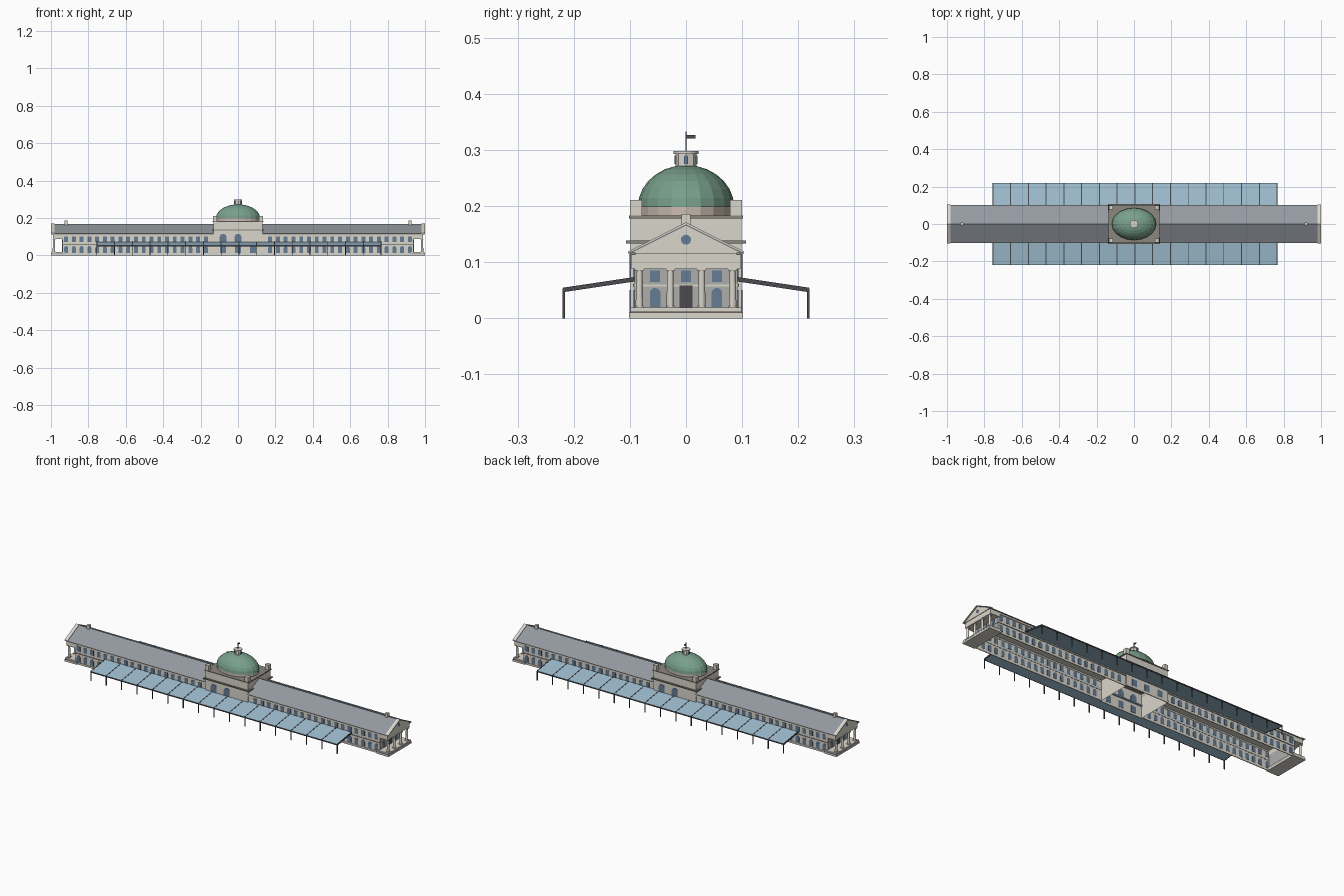
import bpy, bmesh
from math import sin, cos, pi
from mathutils import Vector, Matrix

cube = bpy.data.objects.get("Cube")
if cube:
    bpy.data.objects.remove(cube)


def material(name, rgb):
    m = bpy.data.materials.new(name)
    m.use_nodes = True
    m.diffuse_color = (*rgb, 1)
    m.node_tree.nodes["Principled BSDF"].inputs["Base Color"].default_value = (*rgb, 1)
    return m


STONE = material("pale stone", (0.70, 0.67, 0.60))
TRIM = material("dark stone trim", (0.26, 0.24, 0.21))
WALL = material("grey wall", (0.42, 0.42, 0.41))
ROOF = material("slate grey", (0.29, 0.32, 0.35))
GREEN = material("copper green", (0.19, 0.35, 0.26))
PINK = material("rosy stone", (0.60, 0.51, 0.44))
WINDOW = material("blue window", (0.13, 0.20, 0.30))
GLASS = material("canopy glass", (0.35, 0.52, 0.64))
METAL = material("dark metal", (0.07, 0.07, 0.08))

parts = {}


def mesh(name, mat):
    return parts.setdefault(name, (bmesh.new(), mat))[0]


def box(name, mat, x, y, z, open_bottom=False):
    bm = mesh(name, mat)
    size = [b - a for a, b in (x, y, z)]
    mid = [(a + b) / 2 for a, b in (x, y, z)]
    r = bmesh.ops.create_cube(bm, matrix=Matrix.Translation(mid) @ Matrix.Diagonal((*size, 1)))
    if open_bottom:
        faces = {f for v in r["verts"] for f in v.link_faces}
        low = [f for f in faces if f.calc_center_median().z < z[0] + 1e-5]
        bmesh.ops.delete(bm, geom=low, context="FACES_ONLY")


def strips(name, mat, x, y, z):
    """The same long strip on the front and the back."""
    for s in (-1, 1):
        box(name, mat, x, sorted((s * y[0], s * y[1])), z)


def prism(name, mat, pts, depth):
    """Extrude a closed loop of 3D points along the depth vector."""
    bm = mesh(name, mat)
    d = Vector(depth)
    a = [bm.verts.new(p) for p in pts]
    b = [bm.verts.new(Vector(p) + d) for p in pts]
    faces = [bm.faces.new(a), bm.faces.new(b[::-1])]
    n = len(pts)
    for i in range(n):
        faces.append(bm.faces.new((a[i], b[i], b[(i + 1) % n], a[(i + 1) % n])))
    bmesh.ops.recalc_face_normals(bm, faces=faces)


def lathe(name, mat, profile, centre, sides, stretch=1):
    """Spin (radius, z) rings round a vertical axis, stretched along x."""
    bm = mesh(name, mat)
    rings = [[bm.verts.new((centre[0] + r * stretch * cos(2 * pi * i / sides),
                            centre[1] + r * sin(2 * pi * i / sides), z))
              for i in range(sides)] for r, z in profile]
    for lo, hi in zip(rings, rings[1:]):
        for i in range(sides):
            j = (i + 1) % sides
            bm.faces.new((lo[i], lo[j], hi[j], hi[i]))
    bm.faces.new(rings[-1])
    bm.faces.new(rings[0][::-1])


def opening(name, mat, side, sign, along, wall, width, z0, z1, arched=False):
    """Thin plate on a wall facing side 'x' or 'y'."""
    w = width / 2
    outline = [(-w, z0), (w, z0)]
    if arched:
        outline += [(w * cos(pi * i / 8), z1 - w + w * sin(pi * i / 8)) for i in range(9)]
    else:
        outline += [(w, z1), (-w, z1)]
    out = sign * (wall - 0.001)
    if side == "y":
        prism(name, mat, [(along + u, out, z) for u, z in outline], (0, sign * 0.0025, 0))
    else:
        prism(name, mat, [(out, along + u, z) for u, z in outline], (sign * 0.0025, 0, 0))


# Centre block with its cornices and corner pedestals
box("centre_block", STONE, (-.13, .13), (-.099, .099), (0, .178), True)
strips("centre_plinth", STONE, (-.132, .132), (.098, .102), (0, .012))
box("centre_cornice", TRIM, (-.14, .14), (-.107, .107), (.133, .139))
box("attic_cornice", TRIM, (-.135, .135), (-.102, .102), (.178, .183))
for sx in (-1, 1):
    for sy in (-1, 1):
        cx, cy = sx * .122, sy * .089
        box("corner_pedestals", STONE, (cx - .011, cx + .011), (cy - .011, cy + .011), (.183, .211))

# Oval dome, lantern and flag
lathe("dome_drum", PINK, [(.084, .183), (.084, .199)], (0, 0), 20, 1.38)
dome = [(.086 * cos(a), .198 + .075 * sin(a)) for a in [i * pi / 14 for i in range(7)]]
lathe("dome", GREEN, dome, (0, 0), 20, 1.38)
lathe("lantern", STONE, [(.019, .265), (.019, .294)], (0, 0), 8)
lathe("lantern_cap", STONE, [(.022, .293), (.022, .298)], (0, 0), 16)
for s in (-1, 1):
    for side in "xy":
        opening("lantern_windows", WINDOW, side, s, 0, .019, .008, .275, .29, True)
box("flagpole", METAL, (-.0012, .0012), (-.0012, .0012), (.298, .333))
box("flag", METAL, (-.0008, .0008), (0, .017), (.32, .327))

# Tall arched windows of the centre block
for sy in (-1, 1):
    for x in (0, sy * .08):
        opening("centre_arched_windows", WINDOW, "y", sy, x, .099, .036, .068, .116, True)
    for x in (-.08, 0, .08):
        opening("centre_lower_windows", WINDOW, "y", sy, x, .099, .03, .013, .05)

for sx in (-1, 1):
    def span(a, b):
        return sorted((sx * a, sx * b))

    # Wing walls, string course, roof and chimney
    box("wing_walls", STONE, span(.13, .938), (-.092, .092), (0, .112), True)
    strips("wing_plinth", STONE, span(.13, .93), (.091, .095), (0, .01))
    strips("string_course", TRIM, span(.13, .938), (.091, .0945), (.057, .061))
    strips("eaves_frieze", STONE, span(.13, .985), (.09, .0965), (.104, .114))
    strips("gutter", TRIM, span(.13, .996), (.09, .101), (.113, .117))
    prism("wing_roof", ROOF, [(sx * .13, -.102, .116), (sx * .13, .102, .116), (sx * .13, 0, .168)],
          (sx * .862, 0, 0))
    box("chimneys", STONE, span(.912, .928), (-.008, .008), (.155, .186))

    # Two rows of wing windows
    for i in range(19):
        x = sx * (.172 + i * .0415)
        for sy in (-1, 1):
            opening("upper_windows", WINDOW, "y", sy, x, .092, .021, .072, .1)
            opening("lower_windows", WINDOW, "y", sy, x, .092, .021, .014, .05, True)

    # End portico: steps, columns, entablature and pediment
    box("portico_step", STONE, span(.925, 1), (-.102, .102), (0, .01))
    box("portico_step_edge", TRIM, span(.925, .997), (-.1, .1), (.01, .013))
    box("portico_floor", STONE, span(.925, .998), (-.099, .099), (.013, .019))
    box("entablature", STONE, span(.93, .99), (-.097, .097), (.088, .115))
    prism("pediment", STONE, [(sx * .985, -.1, .115), (sx * .985, .1, .115), (sx * .985, 0, .165)],
          (sx * .008, 0, 0))
    for sy in (-1, 1):
        prism("raking_cornice", STONE,
              [(sx * .98, sy * .103, .115), (sx * .98, sy * .103, .119),
               (sx * .98, 0, .171), (sx * .98, 0, .166)], (sx * .019, 0, 0))
    circle = [(sx * .992, .009 * cos(pi * i / 8), .14 + .009 * sin(pi * i / 8)) for i in range(16)]
    prism("round_window", WINDOW, circle, (sx * .0025, 0, 0))
    for y in (-.083, -.028, .028, .083):
        lathe("columns", STONE, [(.0068, .019), (.0056, .085)], (sx * .984, y), 12)
        box("column_capitals", STONE, span(.976, .992), (y - .008, y + .008), (.084, .089))
        box("column_bases", STONE, span(.976, .992), (y - .008, y + .008), (.019, .022))
    box("portico_back_wall", WALL, span(.93, .9385), (-.091, .091), (.019, .088))
    box("portico_string_course", STONE, span(.936, .9405), (-.091, .091), (.057, .06))
    for y in (-.055, 0, .055):
        opening("portico_upper_windows", WINDOW, "x", sx, y, .939, .018, .065, .085)
    for y in (-.055, .055):
        opening("portico_lower_windows", WINDOW, "x", sx, y, .939, .019, .02, .054, True)
    opening("portico_door", METAL, "x", sx, 0, .9395, .024, .019, .058)

# Glass canopies along both long sides
PANELS, X0, X1 = 16, -.755, .765
step = (X1 - X0) / PANELS
strips("canopy_edge_beam", METAL, (X0, X1), (.216, .22), (.047, .053))
for sy in (-1, 1):
    inner, outer = sy * .092, sy * .219
    prism("canopy_glass", GLASS,
          [(X0, inner, .066), (X0, outer, .047), (X0, outer, .0535), (X0, inner, .0725)],
          (X1 - X0, 0, 0))
    for i in range(PANELS + 1):
        x = X0 + i * step
        low = .0655 if i in (0, PANELS) else .07
        prism("canopy_ribs", METAL,
              [(x - .0025, inner, low), (x - .0025, outer, low - .019),
               (x - .0025, outer, .0545), (x - .0025, inner, .0735)], (.005, 0, 0))
for i in range(PANELS + 1):
    x = X0 + i * step
    strips("canopy_posts", METAL, (x - .002, x + .002), (.216, .22), (0, .052))

# Turn every collected part into an object
for name, (bm, mat) in parts.items():
    data = bpy.data.meshes.new(name)
    bm.to_mesh(data)
    bm.free()
    data.materials.append(mat)
    bpy.context.collection.objects.link(bpy.data.objects.new(name, data))
for ob in bpy.context.view_layer.objects:
    ob.select_set(ob.name == "columns")
bpy.context.view_layer.objects.active = bpy.data.objects["columns"]
bpy.ops.object.shade_smooth_by_angle()
